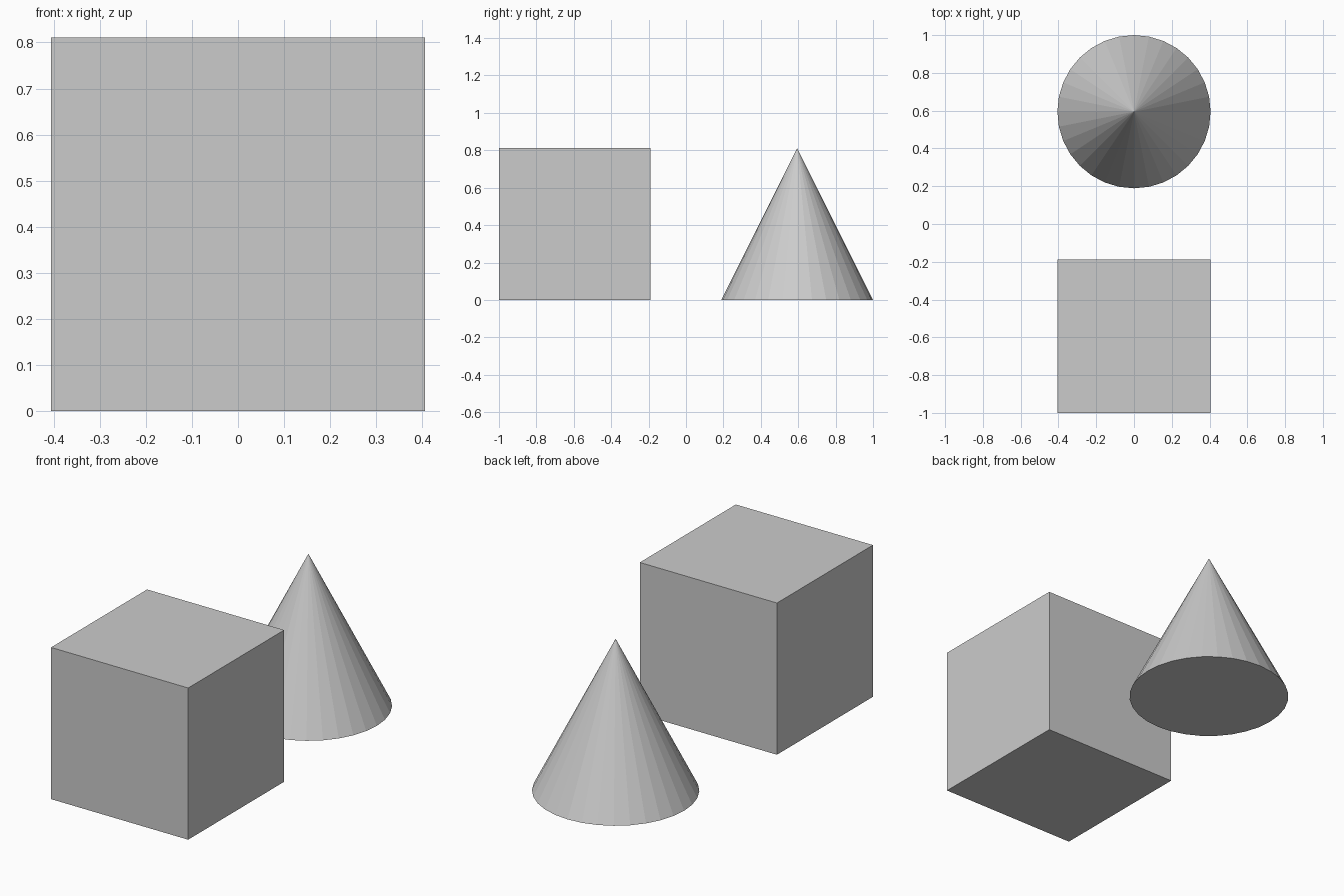
import bpy

if "Cube" in bpy.data.objects:
    bpy.data.objects.remove(bpy.data.objects["Cube"])

SIZE = 0.811          # shared width, depth and height
OFFSET = 1 - SIZE / 2  # distance of each solid from the centre

# Cube at the front
bpy.ops.mesh.primitive_cube_add(size=SIZE, location=(0, -OFFSET, SIZE / 2))
bpy.context.object.name = "cube"

# Flat-shaded cone at the back
bpy.ops.mesh.primitive_cone_add(vertices=32, radius1=SIZE / 2, radius2=0,
                                depth=SIZE, location=(0, OFFSET, SIZE / 2))
bpy.context.object.name = "cone"
